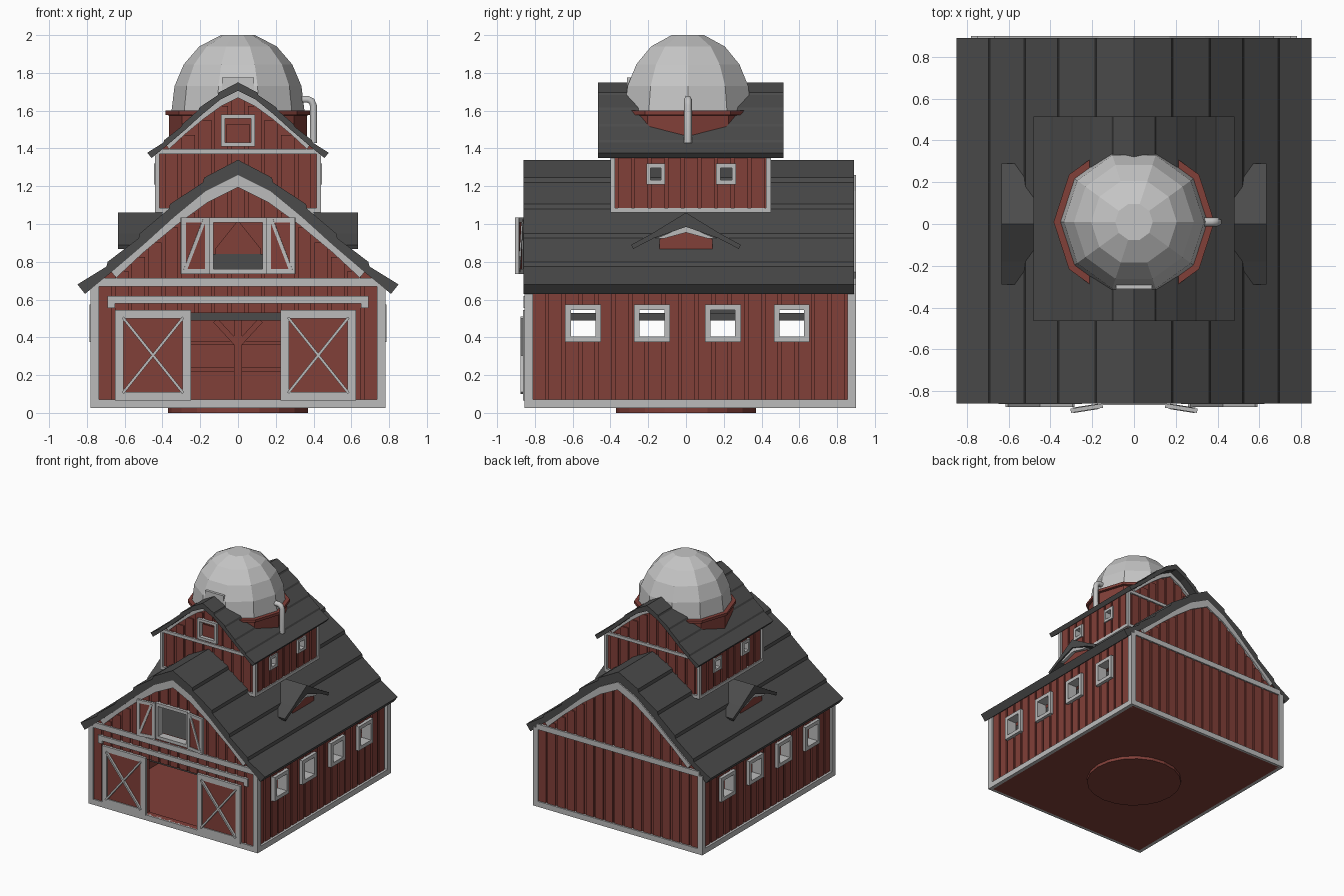
import bpy, bmesh, math
from mathutils import Vector, Matrix

if "Cube" in bpy.data.objects:
    bpy.data.objects.remove(bpy.data.objects["Cube"])


def material(name, rgb):
    m = bpy.data.materials.new(name)
    m.use_nodes = True
    m.diffuse_color = (*rgb, 1)
    m.node_tree.nodes["Principled BSDF"].inputs["Base Color"].default_value = (*rgb, 1)
    return m


RED = material("barn red", (.22, .05, .04))
TRIM = material("pale grey trim", (.5, .5, .5))
ROOF = material("dark roof", (.07, .07, .07))
METAL = material("dome metal", (.56, .56, .56))


def finish(name, bm, mat):
    bmesh.ops.recalc_face_normals(bm, faces=bm.faces)
    mesh = bpy.data.meshes.new(name)
    bm.to_mesh(mesh)
    bm.free()
    mesh.materials.append(mat)
    obj = bpy.data.objects.new(name, mesh)
    bpy.context.collection.objects.link(obj)
    return obj


def boxes(name, mat, items):
    """Boxes given as (x0, x1, y0, y1, z0, z1)."""
    bm = bmesh.new()
    for x0, x1, y0, y1, z0, z1 in items:
        size = Matrix.Diagonal((x1 - x0, y1 - y0, z1 - z0, 1))
        mid = Matrix.Translation(((x0 + x1) / 2, (y0 + y1) / 2, (z0 + z1) / 2))
        bmesh.ops.create_cube(bm, size=1, matrix=mid @ size)
    return finish(name, bm, mat)


def beams(name, mat, segments, width, depth):
    """Straight bars between points lying in an xz plane."""
    bm = bmesh.new()
    for a, b in segments:
        a, b = Vector(a), Vector(b)
        turn = (b - a).to_track_quat('X', 'Y').to_matrix().to_4x4()
        size = Matrix.Diagonal(((b - a).length, depth, width, 1))
        bmesh.ops.create_cube(bm, size=1, matrix=Matrix.Translation((a + b) / 2) @ turn @ size)
    return finish(name, bm, mat)


def prism(name, mat, half, y0, y1):
    """Mirror a half outline over x = 0 and extrude it along y."""
    outline = half + [(-x, z) for x, z in reversed(half) if x > 0]
    bm = bmesh.new()
    face = bm.faces.new([bm.verts.new((x, y0, z)) for x, z in outline])
    new = bmesh.ops.extrude_face_region(bm, geom=[face])["geom"]
    bmesh.ops.translate(bm, verts=[v for v in new if isinstance(v, bmesh.types.BMVert)], vec=(0, y1 - y0, 0))
    return finish(name, bm, mat)


def cut(obj, cutter):
    mod = obj.modifiers.new("cut", 'BOOLEAN')
    mod.object, mod.solver = cutter, 'EXACT'
    graph = bpy.context.evaluated_depsgraph_get()
    mesh = bpy.data.meshes.new_from_object(obj.evaluated_get(graph))
    obj.modifiers.clear()
    obj.data = mesh
    bpy.data.objects.remove(cutter)


def frame_x(side, y0, y1, z0, z1, w, d0, d1):
    a, b = sorted((side * d0, side * d1))
    return [(a, b, y0, y1, z0, z0 + w), (a, b, y0, y1, z1 - w, z1),
            (a, b, y0, y0 + w, z0, z1), (a, b, y1 - w, y1, z0, z1)]


def frame_y(x0, x1, z0, z1, w, d0, d1):
    return [(x0, x1, d0, d1, z0, z0 + w), (x0, x1, d0, d1, z1 - w, z1),
            (x0, x0 + w, d0, d1, z0, z1), (x1 - w, x1, d0, d1, z0, z1)]


# Shared cross-section of the two barn volumes
RIDGE = 1.34
TOP = [(0, RIDGE), (.18, 1.245), (.36, 1.105), (.52, .95), (.69, .8), (.85, .68)]
UNDER = [(.81, .63), (.67, .745), (.5, .89), (.34, 1.035), (.17, 1.175), (0, 1.26)]
INNER = [(0, 1.195), (.16, 1.115), (.325, .995), (.5, .85), (.645, .715)]


def barn(tag, s, ridge, wall, roof, base, windows, openings):
    fit = lambda pts: [(x * s, ridge - (RIDGE - z) * s) for x, z in pts]
    under = list(reversed(fit(UNDER)))
    y0, y1 = wall
    side, eave, low = .75 * s, under[-1][1] + .05 * s, 0
    t = .045 * s

    def height(x):
        for (xa, za), (xb, zb) in zip(under, under[1:]):
            if x <= xb:
                return za + (zb - za) * (x - xa) / (xb - xa)
        return eave

    # Stepped roof rows
    top = fit(TOP)
    rows = [top[0]]
    for i, (x, z) in enumerate(top[1:]):
        rows.append((x, z))
        if i < len(top) - 2:
            rows.append((x + .006, z - .025 * s))
    prism(tag + "_roof", ROOF, rows + fit(UNDER), *roof)

    # Hollow shell with vertical boards, pierced by the openings
    shell = prism(tag + "_walls", RED, under[:-1] + [(side, eave), (side, base)], y0 + .02, y1 - .02)
    room = [(x * .94, z - .03) for x, z in under[:-1]] + [(side - t, eave), (side - t, base + .04)]
    cut(shell, prism("room_cutter", RED, room, y0 + .06, y1 - .06))
    pitch, boards = .088, []
    for i in range(int((y1 - y0) / pitch)):
        y = y0 + .04 + i * pitch
        for k in (-1, 1):
            a, b = sorted((k * (side - .005), k * (side + .011)))
            boards.append((a, b, y, y + pitch * .8, base + .01, eave))
    for i in range(-int(side / pitch), int(side / pitch) + 1):
        x = i * pitch
        z = min(height(abs(x) + pitch * .4), height(abs(x))) - .01
        for y in (y0 + .011, y1 - .025):
            boards.append((x - pitch * .4, x + pitch * .4, y, y + .014, base + .01, z))
    planks = boxes(tag + "_boards", RED, boards)
    holes = [(-1, 1, a + .02, b - .02, c + .02, d - .02) for a, b, c, d in windows]
    holes += [(a, b, y0 - .1, y0 + .1, c, d) for a, b, c, d in openings]
    for target in (shell, planks):
        cut(target, boxes("hole_cutter", RED, holes))

    # Corner posts, sill, gable beams and arched gable trim
    out, trim = .78 * s, []
    beam = ridge - (RIDGE - .668) * s
    for k in (-1, 1):
        for a, b in ((y0, y0 + t), (y1 - t, y1)):
            xa, xb = sorted((k * (out - t), k * out))
            trim.append((xa, xb, a, b, base, eave))
        xa, xb = sorted((k * (out - .03), k * out))
        trim.append((xa, xb, y0, y1, base, base + t))
    for k, (a, b) in enumerate(((y0, y0 + .025), (y1 - .025, y1))):
        trim += [(-out, out, a, b, base, base + t), (-side, side, a, b, beam, beam + t)]
        prism(f"{tag}_gable_arch_{k}", TRIM, under[:-1] + fit(INNER[::-1]), a, b)
    boxes(tag + "_trim", TRIM, trim)

    # Window frames on both long sides
    bars = []
    for a, b, c, d in windows:
        for k in (-1, 1):
            bars += frame_x(k, a, b, c, d, .03 * s ** .5, side - .05, side + .037 * s)
    boxes(tag + "_window_frames", TRIM, bars)


FRONT = -.855
main_windows = [(y, y + .19, .375, .575) for y in (-.64, -.275, .1, .465)]
barn("main", 1, RIDGE, (FRONT, .9), (-.86, .89), .025, main_windows,
     [(-.26, .23, .07, .53), (-.135, .135, .76, 1.01)])
upper_windows = [(-.21, -.11, 1.21, 1.32), (.16, .265, 1.21, 1.32)]
barn("upper", .565, 1.75, (-.4, .45), (-.465, .515), 1.06, upper_windows, [(-.07, .07, 1.43, 1.56)])
boxes("upper_front_window", TRIM, frame_y(-.09, .09, 1.41, 1.58, .022, -.41, -.37))
boxes("upper_front_shutter", RED, [(-.06, .06, -.38, -.37, 1.43, 1.53)])

# Ground disc
bm = bmesh.new()
bmesh.ops.create_cone(bm, cap_ends=True, segments=20, radius1=.37, radius2=.37, depth=.03,
                      matrix=Matrix.Translation((0, 0, .015)))
finish("ground_disc", bm, RED)

# Sliding doors with crossed braces, and their rail
for side, x0 in (("right", -.65), ("left", .225)):
    x1, z0, z1 = x0 + .4, .065, .545
    boxes(side + "_door_panel", RED, [(x0 + .02, x1 - .02, FRONT, FRONT + .015, z0 + .02, z1 - .02)])
    boxes(side + "_door_frame", TRIM, frame_y(x0, x1, z0, z1, .045, FRONT - .008, FRONT + .015))
    y = FRONT + .002
    beams(side + "_door_cross", TRIM, [((x0 + .04, y, z0 + .04), (x1 - .04, y, z1 - .04)),
                                       ((x0 + .04, y, z1 - .04), (x1 - .04, y, z0 + .04))], .045, .014)
boxes("door_rail", TRIM, [(-.69, .69, FRONT - .004, FRONT + .03, .58, .62),
                          (-.69, -.65, FRONT - .004, FRONT + .03, .555, .59),
                          (.65, .69, FRONT - .004, FRONT + .03, .555, .59)])

# Hay door with open shutters
boxes("hay_door_frame", TRIM, frame_y(-.155, .155, .735, 1.035, .026, FRONT - .012, FRONT + .05))
for k, side in ((-1, "right"), (1, "left")):
    a, b = sorted((0, k * .155))
    parts = [boxes(side + "_shutter_panel", RED, [(a + .01, b - .01, -.006, .006, .75, 1.02)]),
             boxes(side + "_shutter_frame", TRIM, frame_y(a, b, .735, 1.035, .026, -.01, .01)),
             beams(side + "_shutter_brace", TRIM, [((k * .135, 0, .75), (k * .03, 0, 1.02))], .026, .018)]
    for p in parts:
        p.location = (k * .15, FRONT - .015, 0)
        p.rotation_euler.z = -k * math.radians(9)

# Interior: loft floor, braced post, shelves and loft bench
boxes("loft_floor", ROOF, [(-.69, .69, -.79, .83, .49, .53)])
boxes("loft_bench", ROOF, [(-.2, .2, .1, .4, .53, .84)])
prism("loft_stack", RED, [(0, 1.02), (.12, .87), (.12, .84)], .1, .3)
boxes("interior_post", RED, [(-.02, .02, -.3, -.26, .06, .49)])
beams("post_braces", RED, [((0, -.28, .36), (k * .12, -.28, .49)) for k in (-1, 1)], .025, .03)
boxes("back_shelves", RED, [(-.6, .6, .7, .83, z, z + .02) for z in (.22, .36)])

# Small side dormers
for k, side in ((-1, "right"), (1, "left")):
    wing = [(0, 1.06), (.18, .95), (.29, .89), (.28, .868), (.17, .925), (0, .985)]
    roof = prism(side + "_dormer_roof", ROOF, wing, -.635, -.4)
    arch = prism(side + "_dormer_arch", TRIM, [(0, .99), (.155, .925), (.12, .922), (0, .955)], -.625, -.5)
    gable = prism(side + "_dormer_gable", RED, [(0, .97), (.14, .92), (.14, .86)], -.6, -.5)
    for p in (roof, arch, gable):
        p.rotation_euler.z = k * math.pi / 2


# Faceted dome on a ten-sided drum
def turned(name, mat, profile):
    bm = bmesh.new()
    rings = []
    for r, z in profile:
        angles = [i * math.tau / 10 for i in range(10)]
        rings.append([bm.verts.new((r * math.cos(a), r * math.sin(a) + .01, z)) for a in angles])
    for low, high in zip(rings, rings[1:]):
        for i in range(10):
            j = (i + 1) % 10
            bm.faces.new((low[i], low[j], high[j], high[i]))
    bm.faces.new(rings[0])
    bm.faces.new(rings[-1])
    return finish(name, bm, mat)


turned("dome_drum", RED, [(.365, 1.4), (.365, 1.575), (.385, 1.578), (.385, 1.6)])
turned("dome", METAL, [(.353, 1.59), (.336, 1.73), (.287, 1.845), (.205, 1.94), (.09, 2)])
boxes("dome_hatch", METAL, [(-.085, .085, -.312, -.2, 1.66, 1.775)])

# Vent pipe
curve = bpy.data.curves.new("vent_pipe", 'CURVE')
curve.dimensions = '3D'
curve.bevel_depth, curve.bevel_resolution, curve.use_fill_caps = .021, 1, True
path = [(.3, 1.66), (.37, 1.66), (.39, 1.65), (.4, 1.625), (.4, 1.43)]
line = curve.splines.new('POLY')
line.points.add(len(path) - 1)
for point, (x, z) in zip(line.points, path):
    point.co = (x, .01, z, 1)
curve.materials.append(METAL)
bpy.context.collection.objects.link(bpy.data.objects.new("vent_pipe", curve))
